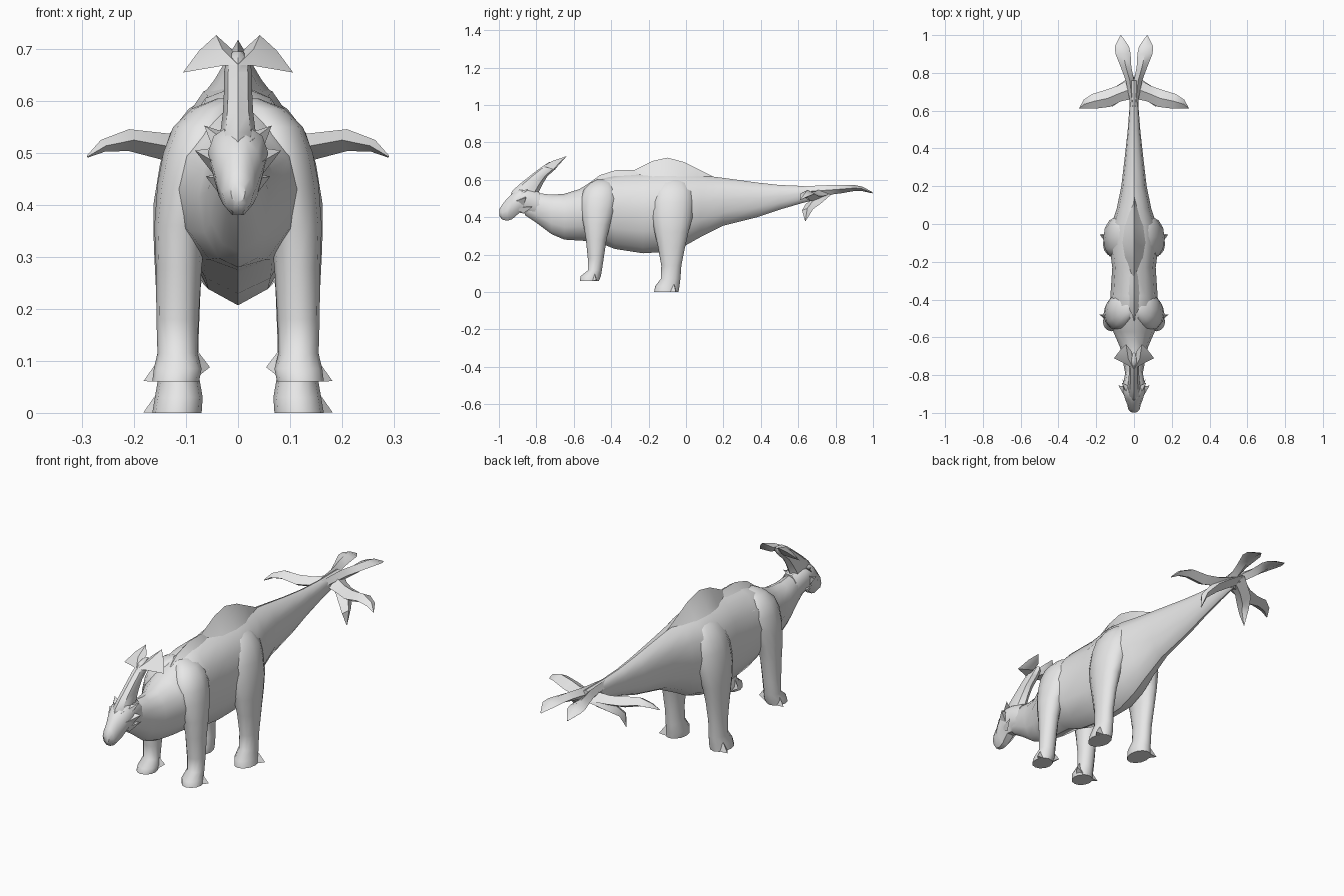
import bpy, bmesh, math
from mathutils import Vector

grey = bpy.data.materials.new("stone grey")
grey.diffuse_color = (0.8, 0.8, 0.8, 1)


def finish(name, bm, mirror=False, angle=40):
    bmesh.ops.recalc_face_normals(bm, faces=bm.faces)
    if mirror:
        dup = bmesh.ops.duplicate(bm, geom=bm.verts[:] + bm.edges[:] + bm.faces[:])["geom"]
        for v in [g for g in dup if isinstance(g, bmesh.types.BMVert)]:
            v.co.x *= -1
        bmesh.ops.reverse_faces(bm, faces=[g for g in dup if isinstance(g, bmesh.types.BMFace)])
    me = bpy.data.meshes.new(name)
    bm.to_mesh(me)
    bm.free()
    me.materials.append(grey)
    ob = bpy.data.objects.new(name, me)
    bpy.context.collection.objects.link(ob)
    bpy.context.view_layer.objects.active = ob
    ob.select_set(True)
    bpy.ops.object.shade_smooth_by_angle(angle=math.radians(angle))
    ob.select_set(False)
    return ob


def loft(bm, rings):
    """Join rings of points and cap both ends."""
    loops = [[bm.verts.new(p) for p in r] for r in rings]
    n = len(loops[0])
    for a, b in zip(loops, loops[1:]):
        for i in range(n):
            bm.faces.new((a[i], a[(i + 1) % n], b[(i + 1) % n], b[i]))
    bm.faces.new(loops[0])
    bm.faces.new(loops[-1])


def ring_y(y, top, bot, hw, n=12, wide=0.5):
    """Upright oval; wide = height of the widest point."""
    zc, out = bot + (top - bot) * wide, []
    for i in range(n):
        t = math.tau * i / n
        s = math.sin(t)
        out.append((hw * math.cos(t), y, zc + s * ((top - zc) if s > 0 else (zc - bot))))
    return out


def ring_z(z, x0, x1, y0, y1, n=12):
    return [((x0 + x1) / 2 + (x1 - x0) / 2 * math.cos(math.tau * i / n),
             (y0 + y1) / 2 + (y1 - y0) / 2 * math.sin(math.tau * i / n), z) for i in range(n)]


def blade(bm, stations, side):
    """Leaf with a diamond section; stations are (x, y, z, half width, half thickness)."""
    side = Vector(side).normalized()
    rings = []
    pts = [Vector(s[:3]) for s in stations]
    for i, s in enumerate(stations):
        d = pts[min(i + 1, len(pts) - 1)] - pts[max(i - 1, 0)]
        up = d.cross(side).normalized()
        rings.append([pts[i] + side * s[3], pts[i] + up * s[4], pts[i] - side * s[3], pts[i] - up * s[4]])
    loft(bm, rings)


def spike(bm, base, tip):
    vs = [bm.verts.new(p) for p in base]
    t = bm.verts.new(tip)
    bm.faces.new(vs)
    for i in range(len(vs)):
        bm.faces.new((vs[i], vs[(i + 1) % len(vs)], t))


# body, neck and tail
bm = bmesh.new()
loft(bm, [ring_y(*s, wide=0.55) for s in [
    (-0.86, 0.52, 0.41, 0.035), (-0.80, 0.53, 0.37, 0.045), (-0.72, 0.52, 0.31, 0.06),
    (-0.65, 0.525, 0.28, 0.075), (-0.57, 0.55, 0.275, 0.11), (-0.48, 0.605, 0.27, 0.132),
    (-0.38, 0.63, 0.23, 0.125), (-0.23, 0.635, 0.207, 0.115), (-0.10, 0.645, 0.215, 0.132),
    (0.0, 0.635, 0.25, 0.118), (0.08, 0.625, 0.295, 0.092), (0.20, 0.61, 0.355, 0.067),
    (0.38, 0.585, 0.40, 0.046), (0.50, 0.572, 0.44, 0.033), (0.62, 0.567, 0.475, 0.024),
    (0.76, 0.567, 0.51, 0.018)]])
finish("body", bm)

# raised humps along the spine, sloping into the flanks
for name, pts in (("shoulder_hump", [(-0.54, 0.565, 0.03), (-0.46, 0.625, 0.095), (-0.37, 0.653, 0.105),
                                     (-0.28, 0.653, 0.095), (-0.2, 0.635, 0.05)]),
                  ("back_hump", [(-0.29, 0.645, 0.04), (-0.18, 0.70, 0.10), (-0.10, 0.718, 0.12),
                                 (-0.01, 0.695, 0.105), (0.06, 0.66, 0.075), (0.15, 0.615, 0.01)])):
    bm = bmesh.new()
    loft(bm, [[(0, y, z), (-w * .38, y, z - (z - .55) * .46), (-w, y, 0.545),
               (w, y, 0.545), (w * .38, y, z - (z - .55) * .46)] for y, z, w in pts])
    finish(name, bm, angle=60)

# legs: (z, inner x, outer x, front y, back y)
legs = {
    "front_leg": [(0.06, 0.075, 0.165, -0.568, -0.465), (0.085, 0.07, 0.162, -0.563, -0.455),
                  (0.115, 0.078, 0.155, -0.525, -0.45), (0.18, 0.076, 0.157, -0.525, -0.44),
                  (0.28, 0.07, 0.158, -0.535, -0.425), (0.36, 0.06, 0.161, -0.548, -0.405),
                  (0.44, 0.02, 0.155, -0.565, -0.375), (0.50, 0.0, 0.144, -0.565, -0.36),
                  (0.55, 0.0, 0.125, -0.545, -0.37), (0.585, 0.0, 0.09, -0.51, -0.39),
                  (0.605, 0.0, 0.04, -0.47, -0.42)],
    "hind_leg": [(0.0, 0.07, 0.165, -0.17, -0.04), (0.03, 0.068, 0.16, -0.165, -0.035),
                 (0.07, 0.075, 0.153, -0.135, -0.03), (0.14, 0.076, 0.154, -0.132, -0.025),
                 (0.24, 0.072, 0.158, -0.15, -0.005), (0.32, 0.06, 0.162, -0.168, 0.013),
                 (0.40, 0.03, 0.163, -0.185, 0.035), (0.48, 0.0, 0.150, -0.19, 0.045),
                 (0.54, 0.0, 0.13, -0.18, 0.04), (0.585, 0.0, 0.095, -0.15, 0.015),
                 (0.62, 0.0, 0.04, -0.11, -0.03)]}
for name, secs in legs.items():
    bm = bmesh.new()
    loft(bm, [ring_z(*s) for s in secs])
    # heel and inner spurs
    z, yf, yb = secs[0][0], secs[0][3], secs[0][4]
    spike(bm, [(0.12, yf + 0.03, z), (0.12, yb - 0.01, z), (0.13, yb - 0.03, z + 0.075)], (0.182, yb - 0.015, z + 0.001))
    if name == "front_leg":
        spike(bm, [(0.09, yb - 0.06, z), (0.10, yb - 0.01, z), (0.09, yb - 0.025, z + 0.075)], (0.054, yb - 0.01, z + 0.028))
    finish(name + "s", bm, mirror=True, angle=50)

# head with beak-like snout
bm = bmesh.new()
loft(bm, [ring_y(*s, n=10, wide=w) for s, w in [
    ((-0.997, 0.445, 0.405, 0.014), .5), ((-0.982, 0.47, 0.385, 0.030), .45),
    ((-0.955, 0.505, 0.378, 0.036), .45), ((-0.93, 0.53, 0.385, 0.046), .55),
    ((-0.89, 0.555, 0.42, 0.058), .6), ((-0.84, 0.555, 0.41, 0.056), .6),
    ((-0.78, 0.535, 0.39, 0.045), .5)]])
finish("head", bm)

# brow and cheek spikes, pointing backwards
bm = bmesh.new()
for base, tip in (
        ([(0.02, -0.93, 0.52), (0.045, -0.90, 0.50), (0.025, -0.86, 0.54)], (0.065, -0.84, 0.553)),
        ([(0.04, -0.93, 0.48), (0.04, -0.87, 0.45), (0.045, -0.86, 0.51)], (0.083, -0.855, 0.505)),
        ([(0.035, -0.92, 0.45), (0.035, -0.87, 0.42), (0.04, -0.85, 0.46)], (0.062, -0.82, 0.455))):
    spike(bm, base, tip)
finish("head_spikes", bm, mirror=True, angle=30)

# swept-back crest
bm = bmesh.new()
loft(bm, [ring_z(*s, n=8) for s in [
    (0.49, -0.04, 0.04, -0.945, -0.80), (0.54, -0.034, 0.034, -0.93, -0.785),
    (0.58, -0.029, 0.029, -0.885, -0.765), (0.62, -0.027, 0.027, -0.835, -0.74),
    (0.655, -0.027, 0.027, -0.79, -0.70), (0.68, -0.022, 0.022, -0.755, -0.68),
    (0.695, -0.01, 0.01, -0.73, -0.68)]])
finish("crest", bm)

# forked fan at the crest tip: thick in the middle, thin at the rim
bm = bmesh.new()
rim = [bm.verts.new(p) for p in [(0.0, -0.77, 0.67), (0.03, -0.75, 0.668), (0.106, -0.71, 0.655),
                                 (0.075, -0.67, 0.697), (0.042, -0.637, 0.727), (0.012, -0.675, 0.70)]]
for hub in ((0.03, -0.715, 0.70), (0.03, -0.69, 0.668)):
    h = bm.verts.new(hub)
    for i in range(6):
        bm.faces.new((rim[i], rim[(i + 1) % 6], h))
finish("crest_fan", bm, mirror=True, angle=35)

# tail blades: rear pair, side pair and drooping pair
bm = bmesh.new()
blade(bm, [(0.006, 0.62, 0.535, 0.010, 0.03), (0.022, 0.76, 0.545, 0.022, 0.026),
           (0.042, 0.83, 0.55, 0.028, 0.022), (0.058, 0.90, 0.556, 0.040, 0.016),
           (0.064, 0.94, 0.552, 0.038, 0.012), (0.07, 0.998, 0.53, 0.003, 0.003)], (1, 0, 0))
finish("rear_tail_blades", bm, mirror=True, angle=45)
bm = bmesh.new()
blade(bm, [(0.0, 0.72, 0.525, 0.055, 0.028), (0.08, 0.69, 0.512, 0.042, 0.024),
           (0.14, 0.665, 0.512, 0.046, 0.026), (0.21, 0.65, 0.525, 0.040, 0.021),
           (0.26, 0.635, 0.514, 0.024, 0.012), (0.29, 0.612, 0.493, 0.002, 0.002)], (0.25, 1, 0))
finish("side_tail_blades", bm, mirror=True, angle=45)
bm = bmesh.new()
blade(bm, [(0.0, 0.74, 0.525, 0.05, 0.022), (0.05, 0.715, 0.50, 0.042, 0.024),
           (0.09, 0.685, 0.475, 0.045, 0.022), (0.12, 0.65, 0.44, 0.03, 0.015),
           (0.13, 0.638, 0.38, 0.002, 0.002)], (0.1, 1, 0.1))
finish("drooping_tail_blades", bm, mirror=True, angle=45)
